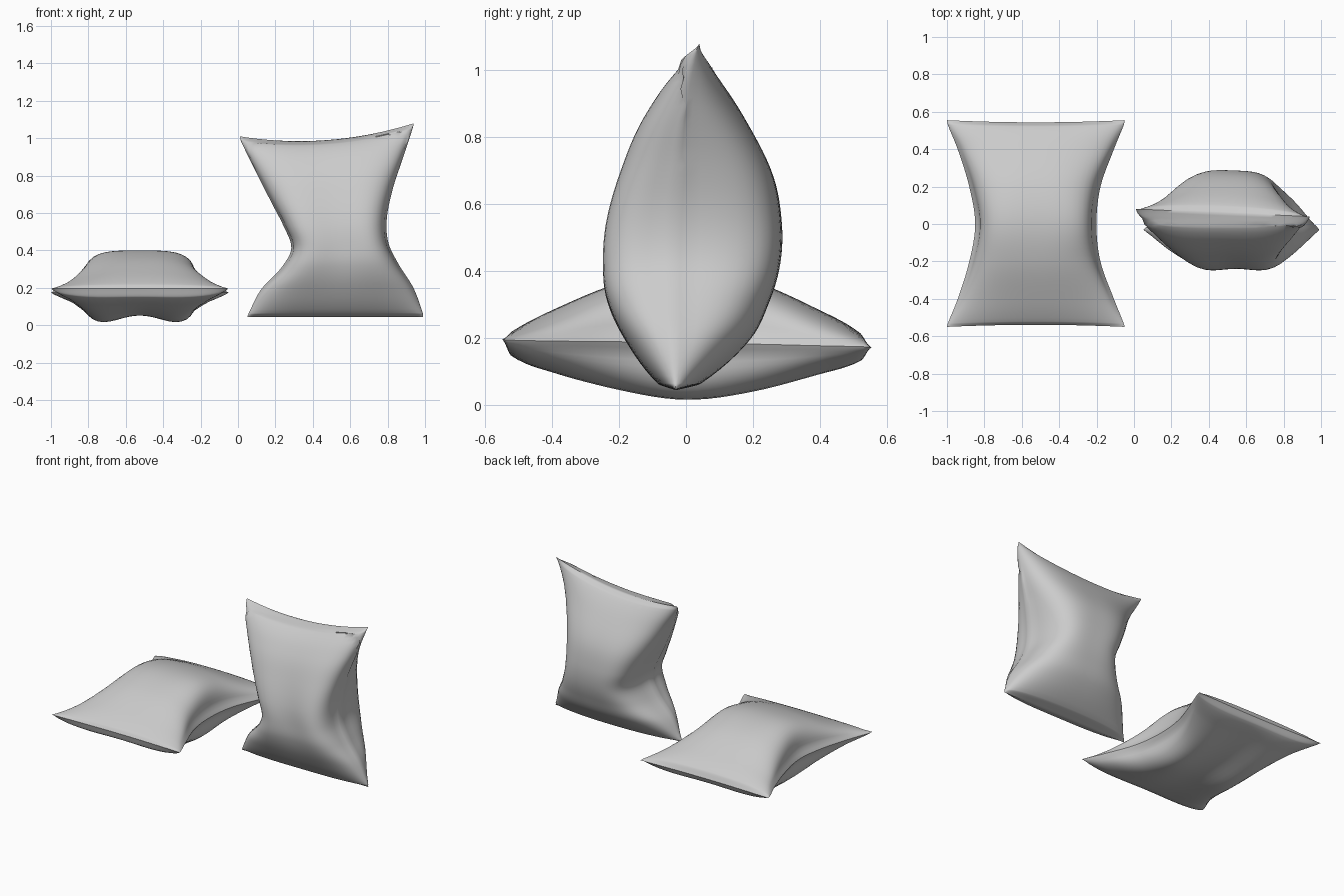
import bpy, bmesh
from math import cos, sin, pi

if "Cube" in bpy.data.objects:
    bpy.data.objects.remove(bpy.data.objects["Cube"])

RING, STEPS = 64, 6


def smooth_rows(rows):
    """Hermite interpolation between the key cross-sections."""
    def slope(i, c):
        a, b = max(i - 1, 0), min(i + 1, len(rows) - 1)
        return (rows[b][c] - rows[a][c]) / (rows[b][0] - rows[a][0])
    out = []
    for i in range(len(rows) - 1):
        p, q = rows[i], rows[i + 1]
        h = q[0] - p[0]
        for k in range(STEPS):
            t = k / STEPS
            row = [p[0] + h * t]
            for c in range(1, len(p)):
                row.append((2*t**3 - 3*t**2 + 1) * p[c] + (t**3 - 2*t**2 + t) * h * slope(i, c)
                           + (3*t**2 - 2*t**3) * q[c] + (t**3 - t**2) * h * slope(i + 1, c))
            out.append(row)
    out.append(list(rows[-1]))
    return out


def make_pillow(name, rows, place, dent, flange):
    """Loft boxy cross-sections (pos, left, right, low, high, seam, power)."""
    bm = bmesh.new()
    rings = []
    for v, left, right, low, high, seam, n in smooth_rows(rows):
        full = 4 * (high - low) / 0.5
        full = min(full / 4, 1)
        ring = []
        for k in range(RING):
            c, s = cos(2 * pi * k / RING), sin(2 * pi * k / RING)
            r = (abs(c)**n + abs(s)**n) ** (-1 / n)
            px, pd = r * c, r * s
            x = (left + right) / 2 + (right - left) / 2 * px
            d = seam + (high - seam if pd > 0 else seam - low) * pd
            # seam ridge in the pinched sides
            ridge = max(0, 1 - abs(pd) / 0.22) * flange * full
            x += ridge if c > 0 else -ridge
            # hollow in the middle of the low face
            if pd < 0 and abs(px) < 0.85:
                d += dent * full * (0.5 + 0.5 * cos(pi * px / 0.85)) * abs(pd)
            ring.append(bm.verts.new(place(x, v, d, px)))
        rings.append(ring)
    for a, b in zip(rings, rings[1:]):
        for k in range(RING):
            j = (k + 1) % RING
            bm.faces.new((a[k], a[j], b[j], b[k]))
    bmesh.ops.remove_doubles(bm, verts=bm.verts, dist=0.0005)
    bmesh.ops.recalc_face_normals(bm, faces=bm.faces)
    me = bpy.data.meshes.new(name)
    bm.to_mesh(me)
    bm.free()
    ob = bpy.data.objects.new(name, me)
    bpy.context.collection.objects.link(ob)
    bpy.ops.object.select_all(action='DESELECT')
    ob.select_set(True)
    bpy.context.view_layer.objects.active = ob
    bpy.ops.object.shade_smooth_by_angle(angle=0.9)


# Lying pillow: sections run front to back
lying = [
    (-0.550, -1.00, -0.05, 0.197, 0.197, 0.197, 2.0),
    (-0.530, -0.99, -0.06, 0.140, 0.220, 0.195, 2.2),
    (-0.400, -0.93, -0.12, 0.080, 0.285, 0.192, 2.4),
    (-0.200, -0.86, -0.20, 0.025, 0.365, 0.190, 3.0),
    (0.000, -0.825, -0.225, 0.000, 0.400, 0.187, 3.8),
    (0.200, -0.86, -0.20, 0.020, 0.370, 0.183, 3.0),
    (0.400, -0.93, -0.12, 0.075, 0.285, 0.178, 2.4),
    (0.530, -0.99, -0.06, 0.125, 0.215, 0.175, 2.2),
    (0.555, -1.00, -0.05, 0.173, 0.173, 0.173, 2.0),
]


def place_lying(x, v, d, px):
    return x, v * (1 - 0.02 * (1 - px * px) * (v / 0.55)**4), d


make_pillow("lying_pillow", lying, place_lying, 0.065, 0.03)

# Standing pillow: sections run bottom to top, fuller near the base
standing = [
    (0.00, 0.05, 0.99, -0.03, -0.03, -0.03, 2.0),
    (0.02, 0.06, 0.985, -0.09, 0.045, -0.032, 2.2),
    (0.15, 0.13, 0.93, -0.195, 0.19, -0.04, 2.5),
    (0.27, 0.24, 0.85, -0.25, 0.25, -0.048, 3.1),
    (0.38, 0.295, 0.795, -0.26, 0.28, -0.05, 3.6),
    (0.50, 0.255, 0.785, -0.25, 0.285, -0.045, 3.5),
    (0.65, 0.18, 0.815, -0.21, 0.26, -0.03, 3.0),
    (0.82, 0.095, 0.875, -0.14, 0.185, 0.00, 2.5),
    (0.97, 0.02, 0.93, -0.03, 0.10, 0.045, 2.2),
    (1.00, 0.01, 0.94, 0.06, 0.06, 0.06, 2.0),
]


def place_standing(x, v, d, px):
    top = 1.045 + 0.035 * px - 0.055 * (1 - px * px) * v**3
    back_tilt = -0.02 * px * v if d > 0 else 0
    return x, d + back_tilt, 0.045 + v * (top - 0.045)


make_pillow("standing_pillow", standing, place_standing, 0.02, 0.01)
